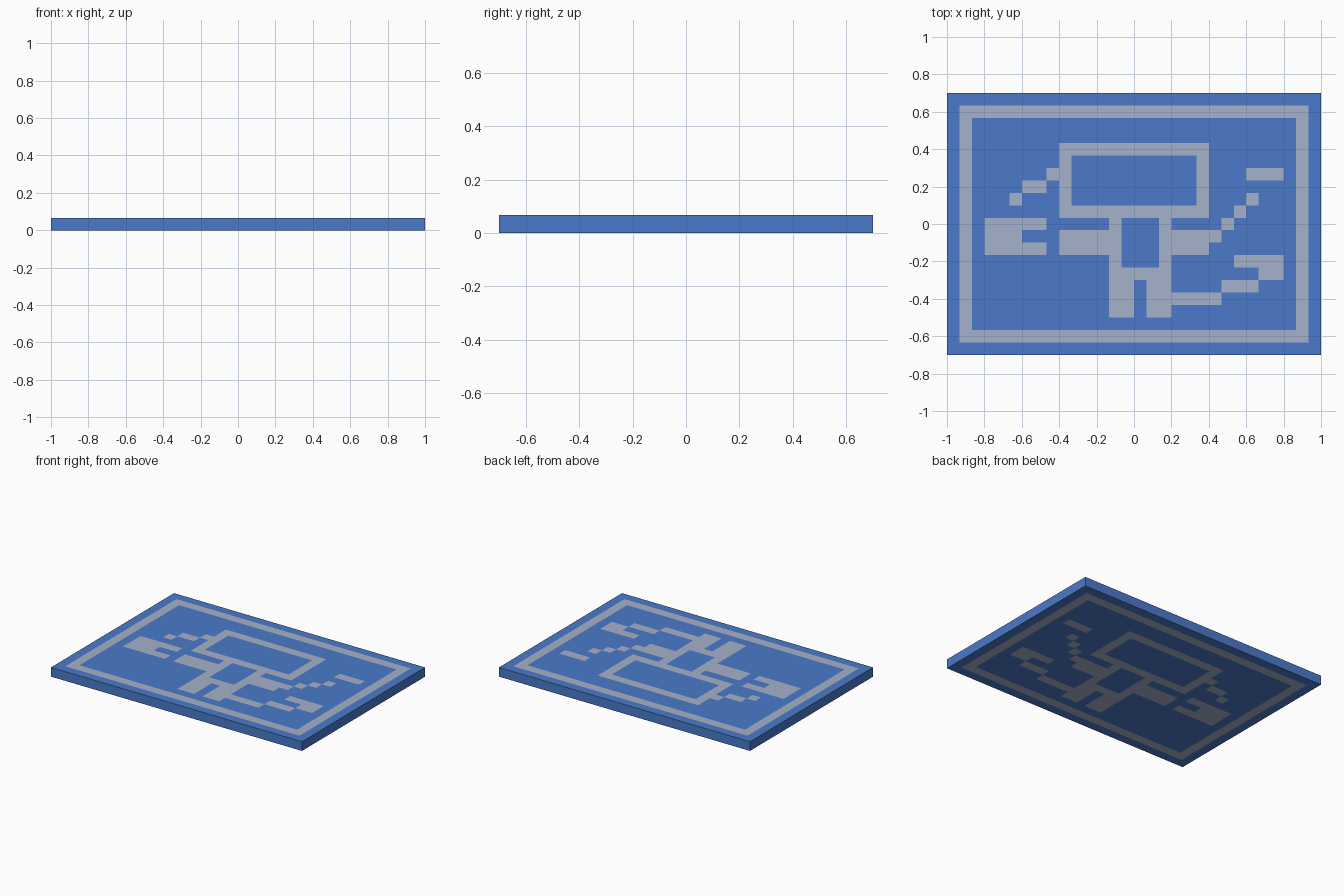
import bpy, bmesh
from mathutils import Matrix

if "Cube" in bpy.data.objects:
    bpy.data.objects.remove(bpy.data.objects["Cube"])

NX, NY = 30, 21          # cells across and deep
C = 2.0 / NX             # cell size, also the slab thickness


def material(name, rgb):
    m = bpy.data.materials.new(name)
    m.diffuse_color = (*rgb, 1.0)
    m.use_nodes = True
    m.node_tree.nodes["Principled BSDF"].inputs["Base Color"].default_value = m.diffuse_color
    return m


blue = material("blue", (0.069, 0.195, 0.597))
grey = material("pale grey", (0.381, 0.445, 0.597))

# Inlay as cell rectangles (x0, x1, y0, y1, colour), later ones paint over earlier
RECTS = [
    (1, 29, 1, 20, 1), (2, 28, 2, 19, 0),        # border
    (9, 21, 11, 17, 1), (10, 20, 12, 16, 0),     # upper frame
    (13, 18, 6, 11, 1), (14, 17, 7, 11, 0),      # lower frame
    (13, 15, 3, 6, 1), (16, 18, 3, 6, 1),        # two legs
    (9, 13, 8, 10, 1), (18, 21, 8, 10, 1),       # side arms
    (21, 22, 9, 10, 1), (22, 23, 10, 11, 1),     # right rising steps
    (23, 24, 11, 12, 1), (24, 25, 12, 13, 1),
    (24, 27, 14, 15, 1),                         # right bar
    (8, 9, 14, 15, 1), (6, 8, 13, 14, 1), (5, 6, 12, 13, 1),   # left steps
    (3, 6, 8, 11, 1), (6, 8, 10, 11, 1), (6, 8, 8, 9, 1),      # left fork
    (18, 22, 4, 5, 1), (22, 25, 5, 6, 1),        # lower right hook
    (25, 27, 6, 7, 1), (23, 27, 7, 8, 1),
]


def colour_at(x, y):
    i, j = x / C + NX / 2, y / C + NY / 2
    result = 0
    for x0, x1, y0, y1, colour in RECTS:
        if x0 < i < x1 and y0 < j < y1:
            result = colour
    return result


# Slab: a grid of cells extruded upward
bm = bmesh.new()
bmesh.ops.create_grid(bm, x_segments=NX, y_segments=NY, size=0.5,
                      matrix=Matrix.Diagonal((NX * C, NY * C, 1, 1)))
ext = bmesh.ops.extrude_face_region(bm, geom=bm.faces[:], use_keep_orig=True)
top = [g for g in ext["geom"] if isinstance(g, bmesh.types.BMVert)]
bmesh.ops.translate(bm, verts=top, vec=(0, 0, C))
bmesh.ops.recalc_face_normals(bm, faces=bm.faces[:])

# Inlay colours run through top and bottom; the sides stay blue
for f in bm.faces:
    f.normal_update()
    if abs(f.normal.z) > 0.5:
        p = f.calc_center_median()
        f.material_index = colour_at(p.x, p.y)

mesh = bpy.data.meshes.new("inlaid_panel")
bm.to_mesh(mesh)
bm.free()
mesh.materials.append(blue)
mesh.materials.append(grey)
panel = bpy.data.objects.new("inlaid_panel", mesh)
bpy.context.collection.objects.link(panel)
